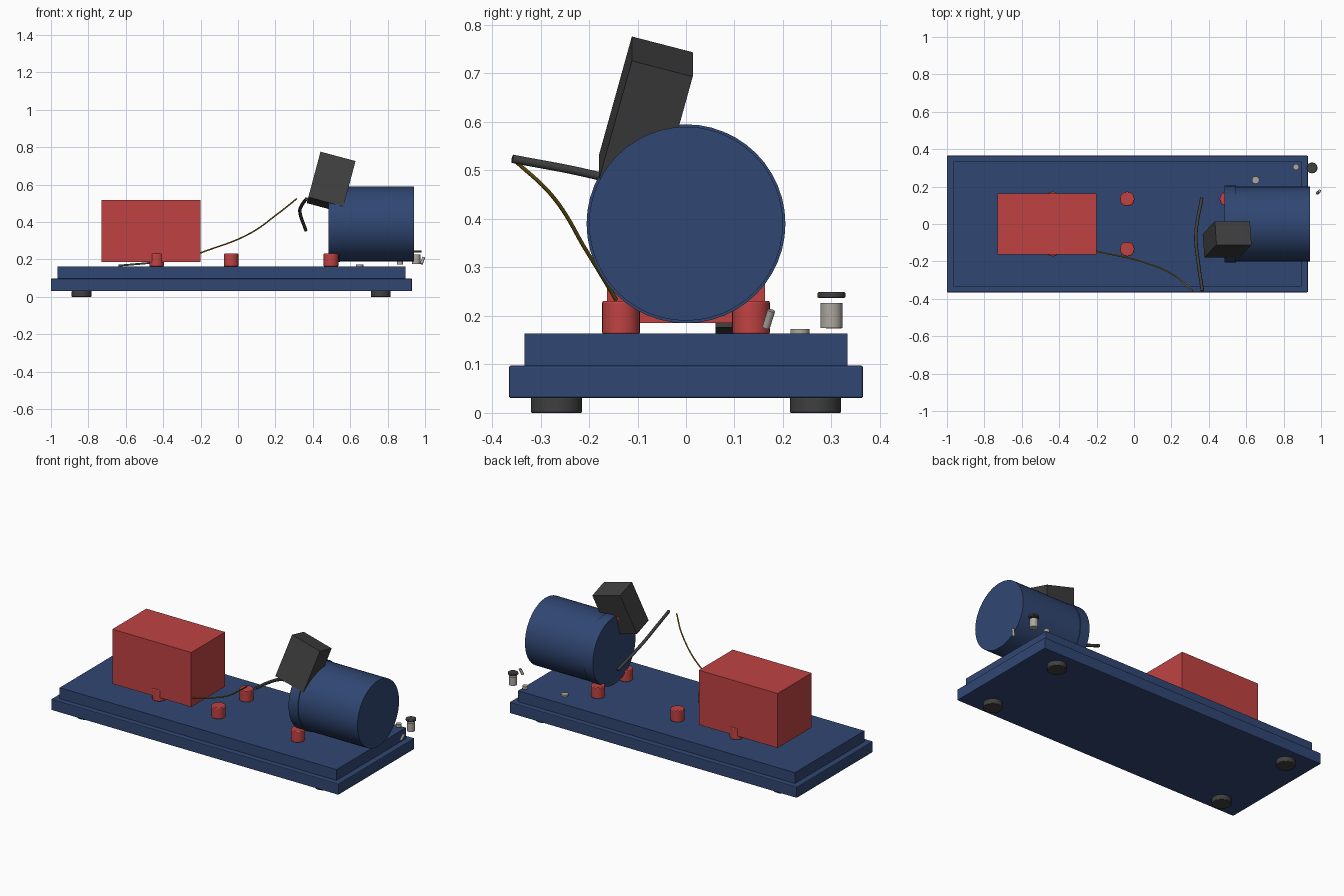
import bpy, math
from mathutils import Vector

if "Cube" in bpy.data.objects:
    bpy.data.objects.remove(bpy.data.objects["Cube"])


def material(name, rgb):
    m = bpy.data.materials.new(name)
    m.diffuse_color = (*rgb, 1)
    m.use_nodes = True
    m.node_tree.nodes["Principled BSDF"].inputs["Base Color"].default_value = m.diffuse_color
    return m


BLUE = material("navy blue", (0.03, 0.062, 0.17))
RED = material("red", (0.53, 0.055, 0.055))
DARK = material("charcoal", (0.05, 0.05, 0.05))
SILVER = material("silver", (0.42, 0.39, 0.35))
YELLOW = material("dark yellow", (0.26, 0.17, 0.012))


def finish(obj, name, mat, bevel=0, smooth=True):
    obj.name = name
    obj.data.materials.append(mat)
    if smooth:
        bpy.ops.object.shade_smooth_by_angle(angle=math.radians(35))
    if bevel:
        mod = obj.modifiers.new("edge", 'BEVEL')
        mod.width = bevel
        mod.segments = 2
        mod.limit_method = 'ANGLE'
    return obj


def box(name, centre, size, mat, rot=(0, 0, 0), bevel=0):
    bpy.ops.mesh.primitive_cube_add(size=1, location=centre,
                                    rotation=[math.radians(a) for a in rot])
    obj = bpy.context.object
    obj.scale = size
    bpy.ops.object.transform_apply(location=False, rotation=False, scale=True)
    return finish(obj, name, mat, bevel, smooth=False)


def rod(name, start, end, radius, mat, sides=32, bevel=0):
    a, b = Vector(start), Vector(end)
    bpy.ops.mesh.primitive_cylinder_add(vertices=sides, radius=radius,
                                        depth=(b - a).length, location=(a + b) / 2)
    obj = bpy.context.object
    obj.rotation_euler = (b - a).to_track_quat('Z', 'Y').to_euler()
    return finish(obj, name, mat, bevel)


def wire(name, points, radius, mat):
    curve = bpy.data.curves.new(name, 'CURVE')
    curve.dimensions = '3D'
    curve.bevel_depth = radius
    curve.bevel_resolution = 3
    curve.use_fill_caps = True
    spline = curve.splines.new('BEZIER')
    spline.bezier_points.add(len(points) - 1)
    for bp, p in zip(spline.bezier_points, points):
        bp.co = p
        bp.handle_left_type = bp.handle_right_type = 'AUTO'
    obj = bpy.data.objects.new(name, curve)
    bpy.context.collection.objects.link(obj)
    curve.materials.append(mat)


# Stepped base
box("base_lower", (-0.035, 0, 0.064), (1.93, 0.73, 0.067), BLUE, bevel=0.004)
box("base_upper", (-0.035, 0, 0.13), (1.86, 0.666, 0.067), BLUE)

# Feet under the corners
for x in (-0.836, 0.763):
    for y in (-0.267, 0.267):
        rod("foot", (x, y, 0), (x, y, 0.032), 0.053, DARK, bevel=0.003)

# Red mounting posts in two rows
for x in (-0.435, -0.037, 0.497):
    for y in (-0.134, 0.134):
        rod("post", (x, y, 0.162), (x, y, 0.231), 0.039, RED, 24, bevel=0.004)

# Large housing box, with a loose lever underneath
box("housing", (-0.465, 0, 0.351), (0.53, 0.326, 0.331), RED)
box("lever", (-0.555, 0.078, 0.174), (0.17, 0.035, 0.01), DARK, rot=(0, -5, 0))

# Drum lying along x, with a rim at its inner end
rod("drum", (0.5, 0, 0.39), (0.942, 0, 0.39), 0.2, BLUE, 48)
rod("drum_rim", (0.483, 0, 0.39), (0.545, 0, 0.39), 0.205, BLUE, 48)

# Tilted block leaning on the drum, with an indicator on its back
box("tilted_block", (0.498, -0.0825, 0.6135), (0.194, 0.13, 0.26), DARK, rot=(-15, 15, 0))
rod("indicator", (0.473, -0.04, 0.583), (0.472, -0.024, 0.579), 0.012, RED, 16)

# Bent arm and thin lead
wire("bent_arm", [(0.366, -0.358, 0.524), (0.343, -0.2, 0.493),
                  (0.331, -0.06, 0.455), (0.362, 0.138, 0.357)], 0.009, DARK)
wire("lead", [(-0.205, -0.144, 0.233), (0.06, -0.207, 0.337),
              (0.22, -0.278, 0.45), (0.313, -0.357, 0.524)], 0.004, YELLOW)

# Small metal fittings at the back corner
rod("flat_stud", (0.65, 0.235, 0.162), (0.65, 0.235, 0.173), 0.02, SILVER, 20)
rod("small_stud", (0.866, 0.305, 0.174), (0.866, 0.305, 0.192), 0.016, SILVER, 20)
rod("terminal", (0.952, 0.3, 0.175), (0.952, 0.3, 0.227), 0.023, SILVER, 24)
rod("terminal_cap", (0.952, 0.3, 0.237), (0.952, 0.3, 0.249), 0.029, DARK, 24, bevel=0.003)
rod("pin", (0.98, 0.165, 0.176), (0.993, 0.176, 0.211), 0.008, SILVER, 16)
